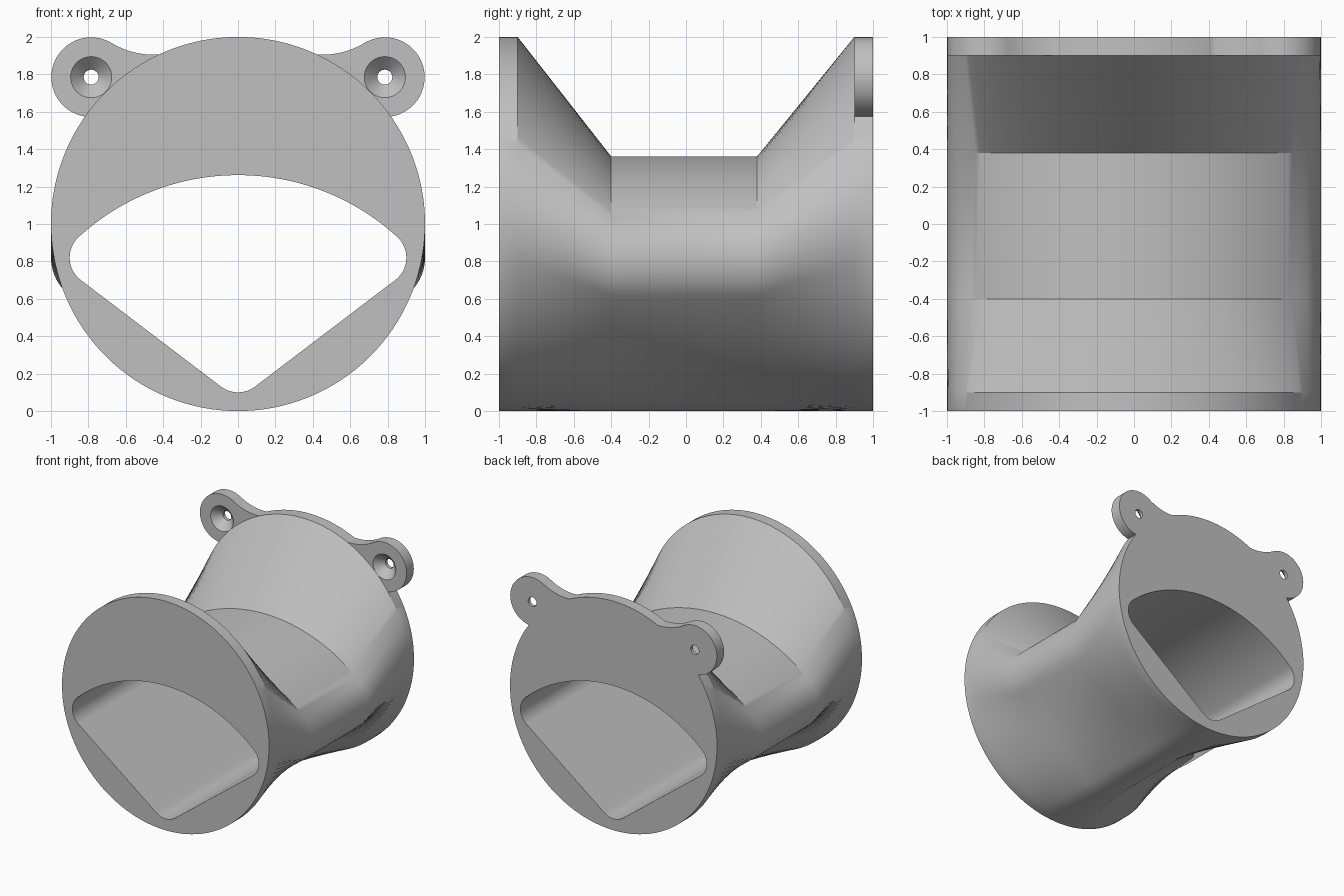
import bpy, bmesh
from math import sin, cos, pi, atan2, hypot, radians

cube = bpy.data.objects.get("Cube")
if cube:
    bpy.data.objects.remove(cube, do_unlink=True)

grey = bpy.data.materials.new("light grey")
grey.use_nodes = True
colour = (0.53, 0.53, 0.53, 1)
grey.diffuse_color = colour
grey.node_tree.nodes["Principled BSDF"].inputs["Base Color"].default_value = colour


def arc(cx, cz, r, a0, a1, n):
    """Points on an arc; angles run clockwise from straight up."""
    angles = [a0 + (a1 - a0) * i / n for i in range(n + 1)]
    return [(cx + r * sin(a), cz + r * cos(a)) for a in angles]


def loft(name, rings, closed):
    """Skin (y, outline) rings; closed joins last to first, else ends are capped."""
    bm = bmesh.new()
    loops = [[bm.verts.new((x, y, z)) for x, z in pts] for y, pts in rings]
    pairs = list(zip(loops, loops[1:]))
    if closed:
        pairs.append((loops[-1], loops[0]))
    else:
        bm.faces.new(loops[0])
        bm.faces.new(loops[-1])
    for a, b in pairs:
        for i in range(len(a)):
            j = (i + 1) % len(a)
            bm.faces.new((a[i], a[j], b[j], b[i]))
    bmesh.ops.recalc_face_normals(bm, faces=bm.faces)
    mesh = bpy.data.meshes.new(name)
    bm.to_mesh(mesh)
    bm.free()
    mesh.materials.append(grey)
    obj = bpy.data.objects.new(name, mesh)
    bpy.context.collection.objects.link(obj)
    return obj


def boolean(target, tool, operation):
    tool.hide_render = True
    mod = target.modifiers.new("join", 'BOOLEAN')
    mod.object, mod.operation, mod.solver = tool, operation, 'EXACT'
    bpy.context.view_layer.objects.active = target
    bpy.ops.object.modifier_apply(modifier=mod.name)
    bpy.data.objects.remove(tool, do_unlink=True)


# Rounded fan-shaped cross-section, right half from top to bottom
CX, CZ, BZ, R = 0.75, 0.82, 0.25, 0.15
TOP = atan2(CX, CZ)
SIDE = atan2(CZ - BZ, -CX)


def half_section(offset):
    r = R + offset
    crown = arc(0, 0, hypot(CX, CZ) + r, 0, TOP, 32)
    corner = arc(CX, CZ, r, TOP, SIDE, 20)
    base = arc(0, BZ, r, SIDE, pi, 10)
    (x0, z0), (x1, z1) = corner[-1], base[0]
    side = [(x0 + (x1 - x0) * t / 24, z0 + (z1 - z0) * t / 24) for t in range(1, 24)]
    return crown + corner[1:] + side + base


def mirrored(half):
    return half + [(-x, z) for x, z in half[-2:0:-1]]


# Circle points spaced in proportion to the length along the section
outer_half = half_section(0.1)
lengths = [0]
for p, q in zip(outer_half, outer_half[1:]):
    lengths.append(lengths[-1] + hypot(q[0] - p[0], q[1] - p[1]))
angles = [pi * d / lengths[-1] for d in lengths]
disc = mirrored([(sin(a), 1 + cos(a)) for a in angles])
outer = mirrored(outer_half)
bore = mirrored(half_section(0))

# Body: end flanges, flared lofts, narrow waist and the bore through it
body = loft("flanged_tube", [(-1, disc), (-0.9, disc), (-0.4, outer), (0.38, outer),
                             (0.9, disc), (1, disc), (1, bore), (-1, bore)], True)

# Mounting ears on the back flange, with filleted inner shoulders
EX, EZ, ER = 0.785, 1.785, 0.213
FX, FZ, FR = 0.45, 2.342, 0.437
toward = atan2(FX - EX, FZ - EZ)
lobe = arc(EX, EZ, ER, radians(200), toward, 48)
shoulder = arc(FX, FZ, FR, toward + pi, radians(186.6), 16)
ear = lobe + shoulder[1:] + [(0.45, 1.8), (0.65, 1.65)]

for s in (1, -1):
    outline = [(s * x, z) for x, z in ear]
    boolean(body, loft("ear", [(0.9, outline), (1, outline)], False), 'UNION')

# Countersunk screw holes
for s in (1, -1):
    rings = [(y, arc(s * EX, EZ, r, 0, 2 * pi, 40)[:-1])
             for y, r in ((0.88, 0.11), (0.9, 0.11), (0.97, 0.04), (1.05, 0.04))]
    boolean(body, loft("screw_cutter", rings, False), 'DIFFERENCE')

bpy.ops.object.select_all(action='DESELECT')
body.select_set(True)
bpy.context.view_layer.objects.active = body
bpy.ops.object.shade_smooth_by_angle(angle=radians(30))
